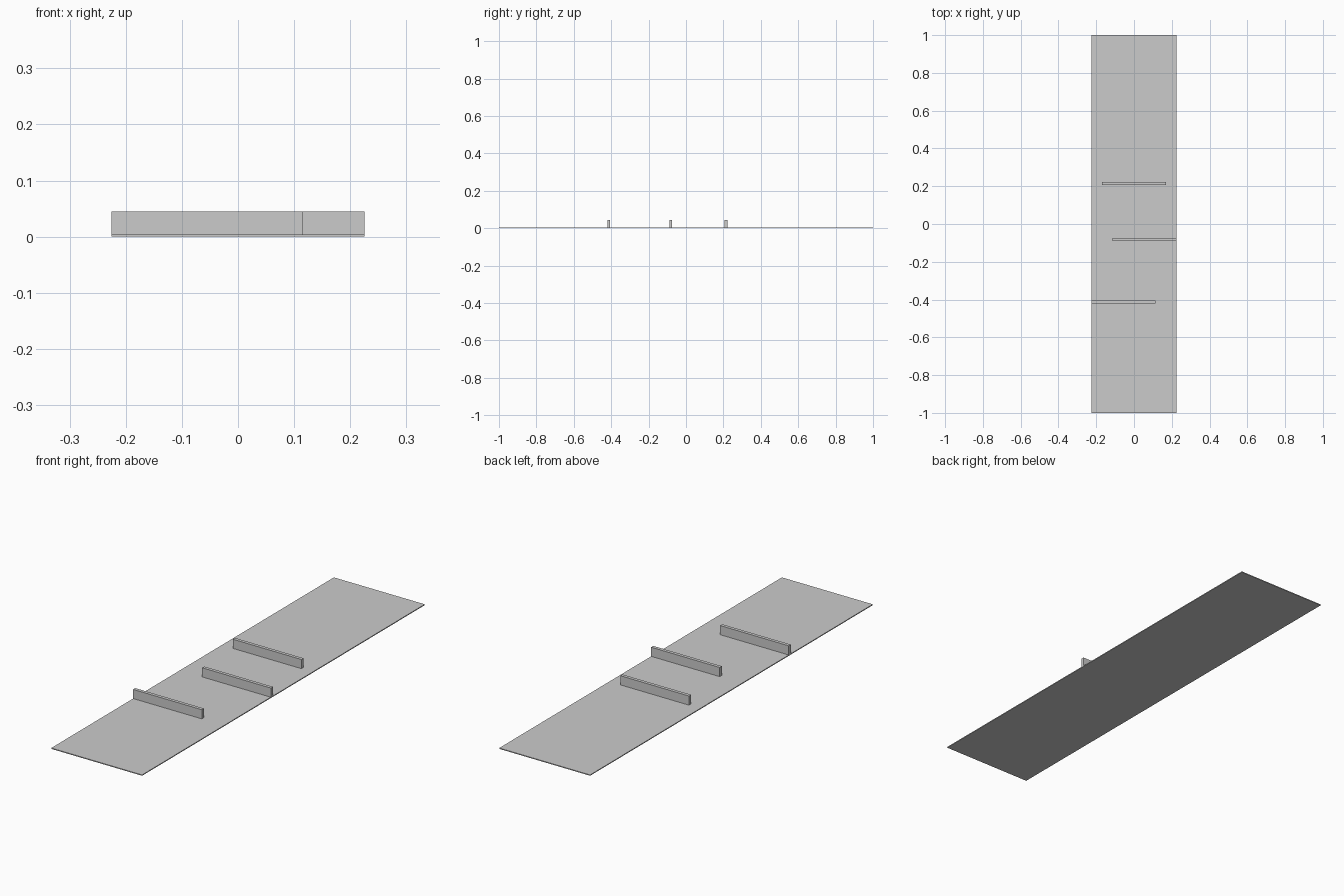
import bpy

if "Cube" in bpy.data.objects:
    bpy.data.objects.remove(bpy.data.objects["Cube"])

WIDTH, LENGTH, BASE_T = 0.45, 2.0, 0.004
BAR_L, BAR_T, TOP = 0.34, 0.015, 0.045


def box(name, size, center):
    bpy.ops.mesh.primitive_cube_add(size=1, location=center)
    ob = bpy.context.object
    ob.name = name
    ob.scale = size
    bpy.ops.object.transform_apply(location=False, rotation=False, scale=True)
    return ob


# thin base sheet
box("base_plate", (WIDTH, LENGTH, BASE_T), (0, 0, BASE_T / 2))

# upright cross bars: flush left, flush right, centred
side = (WIDTH - BAR_L) / 2
for name, x, y in (("left_bar", -side, -0.413),
                   ("right_bar", side, -0.082),
                   ("center_bar", 0, 0.214)):
    box(name, (BAR_L, BAR_T, TOP - BASE_T), (x, y, (TOP + BASE_T) / 2))
